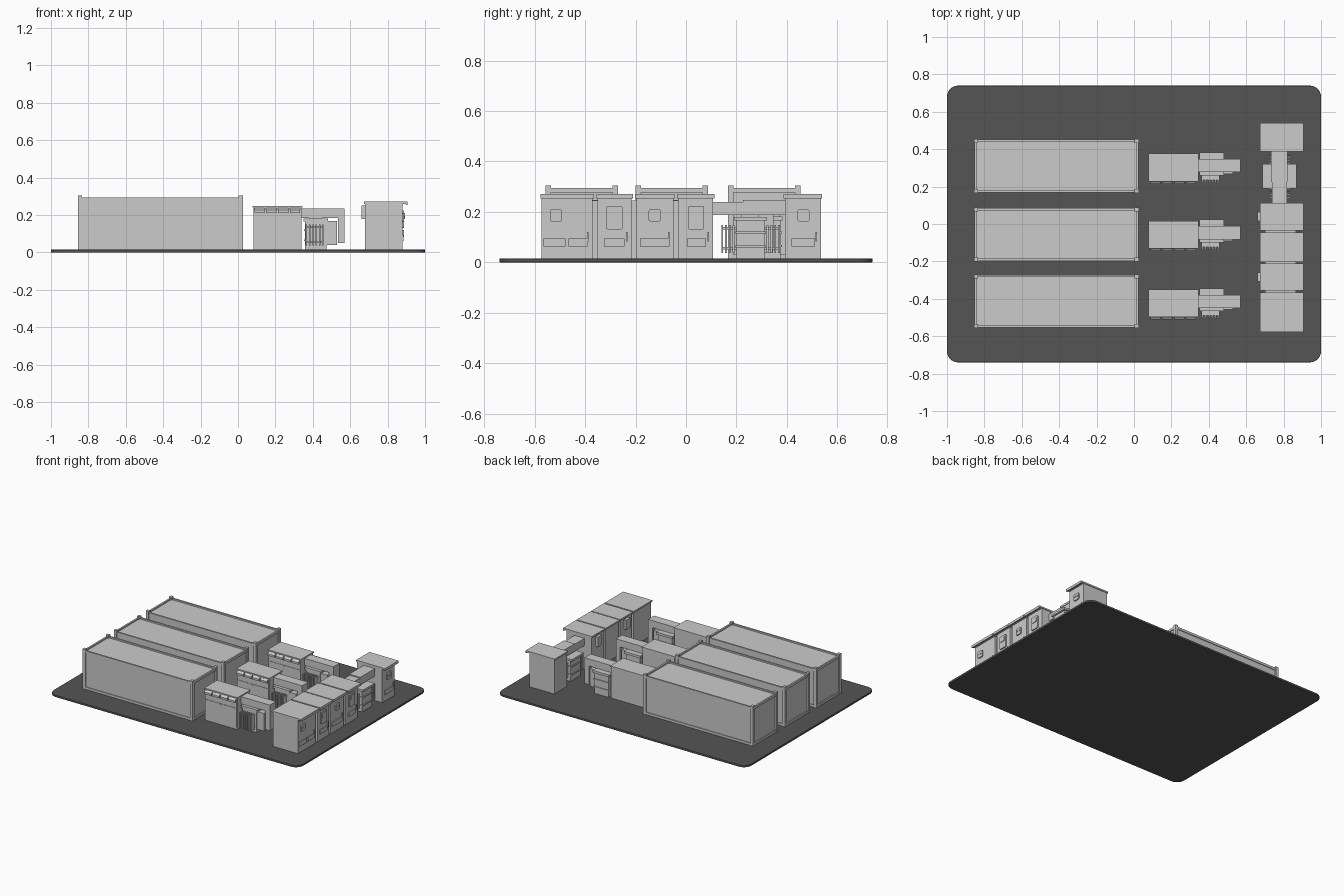
import bpy, bmesh
from mathutils import Vector

if "Cube" in bpy.data.objects:
    bpy.data.objects.remove(bpy.data.objects["Cube"])

G = 0.015  # top of the base slab


def finish(name, bm, mat=None):
    bmesh.ops.recalc_face_normals(bm, faces=bm.faces)
    me = bpy.data.meshes.new(name)
    bm.to_mesh(me)
    bm.free()
    ob = bpy.data.objects.new(name, me)
    bpy.context.collection.objects.link(ob)
    if mat:
        me.materials.append(mat)
    return ob


def add_box(bm, x0, x1, y0, y1, z0, z1):
    vs = bmesh.ops.create_cube(bm, size=1)["verts"]
    c = Vector(((x0 + x1) / 2, (y0 + y1) / 2, (z0 + z1) / 2))
    for v in vs:
        v.co = Vector((v.co.x * (x1 - x0), v.co.y * (y1 - y0), v.co.z * (z1 - z0))) + c
    return vs


def boxes(name, *dims, mat=None):
    bm = bmesh.new()
    for d in dims:
        add_box(bm, *d)
    return finish(name, bm, mat)


def vertical_round(bm, verts, axis, r, seg=4):
    """Round the box edges that run along one axis."""
    edges = {e for v in verts for e in v.link_edges
             if abs((e.verts[0].co - e.verts[1].co).normalized()[axis]) > 0.9}
    bmesh.ops.bevel(bm, geom=list(edges), offset=r, segments=seg, affect='EDGES', profile=0.5)


# Base slab with rounded corners
dark = bpy.data.materials.new("dark_base")
dark.diffuse_color = (0.09, 0.09, 0.09, 1)
dark.use_nodes = True
dark.node_tree.nodes["Principled BSDF"].inputs["Base Color"].default_value = dark.diffuse_color
bm = bmesh.new()
vertical_round(bm, add_box(bm, -1, 1, -0.74, 0.74, 0, G), 2, 0.06, 6)
slab = finish("base_slab", bm, dark)
bev = slab.modifiers.new("edge", 'BEVEL')
bev.width, bev.segments = 0.003, 2
bev.limit_method, bev.angle_limit = 'ANGLE', 0.9


def container(cy):
    x0, x1, y0, y1 = -0.855, 0.026, cy - 0.144, cy + 0.144
    boxes("container_body", (x0 + .009, x1 - .009, y0 + .008, y1 - .008, G, 0.284))
    p = 0.022
    boxes("container_posts", *[(x, x + p, y, y + p, G, 0.304)
                               for x in (x0, x1 - p) for y in (y0, y1 - p)])
    rails = []
    for z0, z1 in ((G, 0.032), (0.277, 0.294)):
        for y in (y0 + .003, y1 - .015):
            rails.append((x0 + p, x1 - p, y, y + .012, z0, z1))
        for x in (x0 + .003, x1 - .015):
            rails.append((x, x + .012, y0 + p, y1 - p, z0, z1))
    boxes("container_rails", *rails)


def inverter(cy):
    # cabinet, split doors and sloped vent hoods on the front
    yf, yb = cy - 0.082, cy + 0.058
    boxes("inverter_cabinet", (0.082, 0.34, yf, yb, G, 0.240))
    boxes("inverter_roof", (0.078, 0.344, yf - .004, yb + .004, 0.240, 0.248))
    boxes("inverter_doors", (0.086, 0.336, yf - .003, yf + .01, 0.030, 0.168),
          (0.086, 0.336, yf - .003, yf + .01, 0.172, 0.236))
    boxes("inverter_handle", (0.205, 0.213, yf - .007, yf, 0.148, 0.162))
    bm = bmesh.new()
    for i in range(4):
        a = 0.087 + i * 0.0635
        ring = []
        for x in (a, a + 0.055):
            ring.append([bm.verts.new((x, y, z)) for y, z in
                         ((yf, 0.238), (yf - .017, 0.226), (yf - .017, 0.212), (yf, 0.212))])
        bm.faces.new(ring[0])
        bm.faces.new(ring[1])
        for k in range(4):
            n = (k + 1) % 4
            bm.faces.new((ring[0][k], ring[0][n], ring[1][n], ring[1][k]))
    finish("inverter_hoods", bm)


def transformer(cy):
    x0, x1, y0, y1 = 0.357, 0.472, cy - 0.048, cy + 0.06
    boxes("transformer_tank", (x0, x1, y0, y1, G, 0.165))
    boxes("transformer_lid", (x0 - .008, x1 + .008, y0 - .006, y1 + .008, 0.165, 0.182))
    boxes("transformer_ribs", *[(x0 - .005, x1 + .005, y0 + .005, y1 + .006, z, z + .008)
                                for z in (0.06, 0.115)])
    # cooling fins on the front, joined by header pipes
    boxes("cooling_fins", *[(0.362 + i * .0175, 0.370 + i * .0175, cy - 0.094, cy - 0.054, 0.038, 0.150)
                            for i in range(6)])
    boxes("fin_headers", *[(0.362, 0.458, cy - 0.078, y0, z, z + .010) for z in (0.05, 0.132)])
    # overhead cable duct with a drop leg, and the terminal box
    boxes("cable_duct", (0.34, 0.57, cy - 0.037, cy + 0.033, 0.185, 0.236),
          (0.535, 0.57, cy - 0.037, cy + 0.033, 0.05, 0.185))
    boxes("duct_bushing", (0.38, 0.45, cy - 0.03, cy + 0.026, 0.180, 0.187))
    boxes("terminal_box", (0.47, 0.528, cy - 0.046, cy + 0.03, 0.04, 0.168))


for cy in (0.31, -0.056, -0.413):
    container(cy)
for cy in (0.314, -0.045, -0.412):
    inverter(cy)
    transformer(cy)


def rounded_plate(name, x0, x1, y0, y1, z0, z1, r=0.008):
    bm = bmesh.new()
    vertical_round(bm, add_box(bm, x0, x1, y0, y1, z0, z1), 0, r)
    return finish(name, bm)


# Switchgear cabinets: y range, window centre y, tall window?, lower panel y ranges
cabinets = [
    (-0.572, -0.370, -0.516, False, [(-0.565, -0.478), (-0.465, -0.390)]),
    (-0.350, -0.216, -0.284, True, [(-0.325, -0.243)]),
    (-0.198, -0.050, -0.124, False, [(-0.182, -0.066)]),
    (-0.031, 0.108, 0.040, True, [(0.003, 0.080)]),
    (0.392, 0.535, 0.466, False, [(0.418, 0.512)]),
]
XB = 0.880
for y0, y1, wy, tall, panels in cabinets:
    boxes("cabinet_body", (0.680, XB, y0, y1, G, 0.262))
    boxes("cabinet_roof", (0.674, 0.907, y0 - .005, y1 + .005, 0.260, 0.271))
    boxes("roof_drip_edge", (0.899, 0.907, y0 - .005, y1 + .005, 0.253, 0.261))
    w, za, zb = (0.032, 0.130, 0.224) if tall else (0.024, 0.162, 0.210)
    rounded_plate("window_frame", XB - .01, XB + .008, wy - w, wy + w, za, zb)
    if tall:
        rounded_plate("window_pane", XB, XB + .012, wy - .022, wy + .022, 0.178, 0.212, .005)
        # matching vent box on the rear
        boxes("rear_vent_box", (0.661, 0.682, wy - .024, wy + .024, 0.180, 0.250))
    else:
        boxes("window_gauges", *[(XB, XB + .011, wy + d - .004, wy + d + .004, 0.184, 0.194)
                                 for d in (-.010, .010)])
    boxes("lower_panels", *[(XB - .01, XB + .006, a, b, 0.062, 0.094) for a, b in panels])
    boxes("door_handle", (XB - .01, XB + .007, y1 - .022, y1 - .016, 0.082, 0.12))
# narrow joints between neighbouring cabinets
boxes("cabinet_joints", *[(0.70, 0.865, a[1] - .005, b[0] + .005, G, 0.245)
                          for a, b in zip(cabinets[:3], cabinets[1:4])])

# Main transformer between the cabinets
boxes("main_tank", (0.705, 0.855, 0.200, 0.312, G, 0.165))
boxes("main_lid", (0.688, 0.868, 0.190, 0.322, 0.165, 0.180))
boxes("main_ribs", *[(0.698, 0.862, 0.194, 0.318, z, z + .008) for z in (0.058, 0.115)])
boxes("main_duct", (0.737, 0.817, 0.105, 0.395, 0.188, 0.240))
boxes("main_duct_cover", (0.733, 0.821, 0.225, 0.395, 0.232, 0.247))
boxes("main_bushing", (0.75, 0.805, 0.22, 0.29, 0.178, 0.19))
fins, headers = [], []
for sgn in (-1, 1):
    c = 0.256
    for i in range(4):
        a, b = sorted((c + sgn * (0.064 + i * .015), c + sgn * (0.071 + i * .015)))
        for xa, xb in ((0.722, 0.774), (0.786, 0.838)):
            fins.append((xa, xb, a, b, 0.038, 0.148))
    a, b = sorted((c + sgn * 0.05, c + sgn * 0.112))
    for z in (0.05, 0.13):
        for x in (0.743, 0.807):
            headers.append((x, x + .010, a, b, z, z + .010))
boxes("main_cooling_fins", *fins)
boxes("main_fin_headers", *headers)
